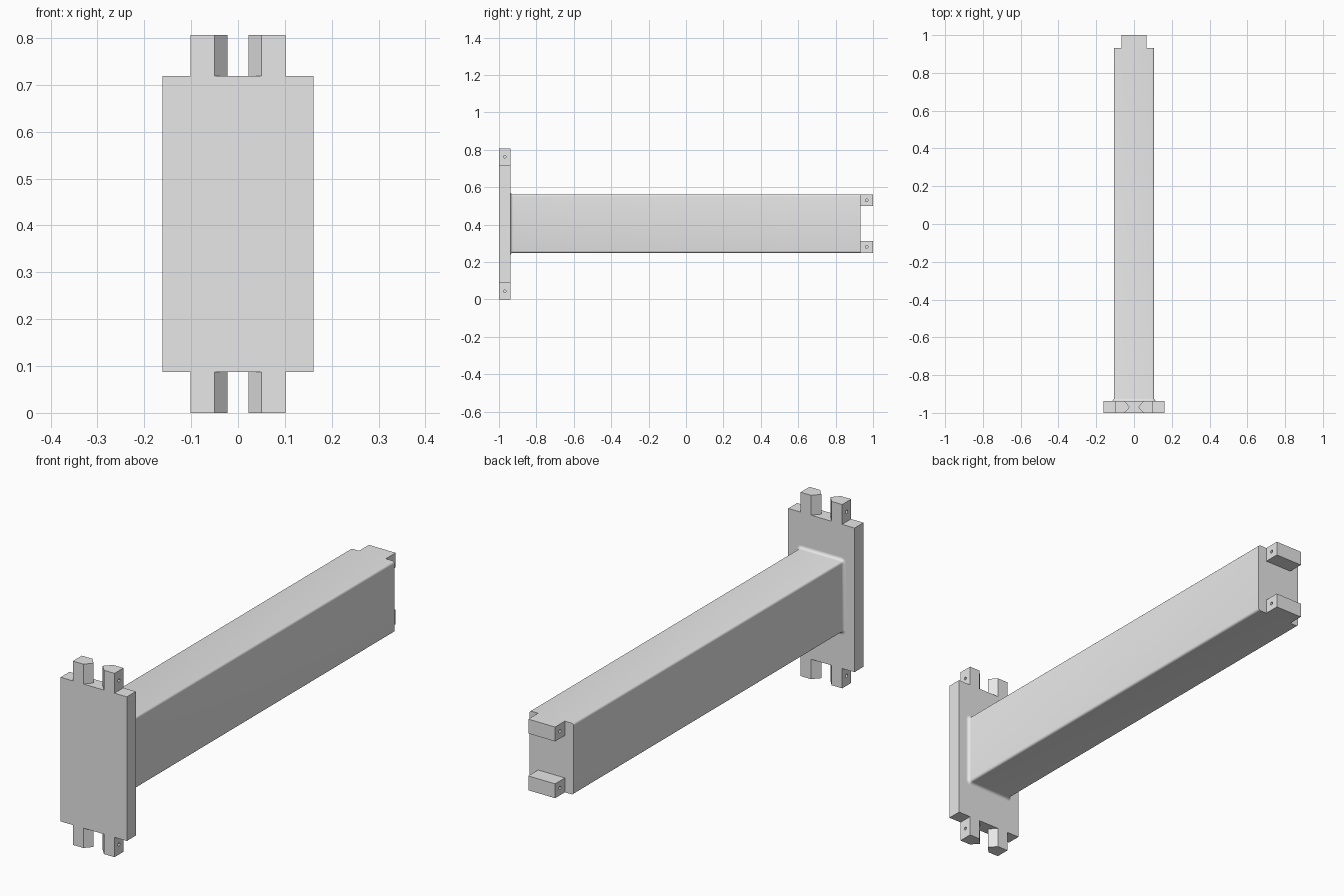
import bpy, bmesh, math
from mathutils import Matrix

cube = bpy.data.objects.get("Cube")
if cube:
    bpy.data.objects.remove(cube)

grey = bpy.data.materials.new("plain_grey")
grey.use_nodes = True
grey.diffuse_color = (0.8, 0.8, 0.8, 1)
grey.node_tree.nodes["Principled BSDF"].inputs["Base Color"].default_value = (0.8, 0.8, 0.8, 1)

HEIGHT = 0.806
MID = HEIGHT / 2
PEG = 0.087            # peg height
PLATE_BACK = -0.938
BEAM_END = 0.932
BEAM_TOP, BEAM_LOW = 0.561, 0.249


def finish(name, bm):
    bmesh.ops.recalc_face_normals(bm, faces=bm.faces)
    mesh = bpy.data.meshes.new(name)
    bm.to_mesh(mesh)
    bm.free()
    mesh.materials.append(grey)
    obj = bpy.data.objects.new(name, mesh)
    bpy.context.collection.objects.link(obj)
    return obj


def loft(name, rings):
    """Skin a list of matching closed rings and cap both ends."""
    bm = bmesh.new()
    loops = [[bm.verts.new(p) for p in ring] for ring in rings]
    n = len(loops[0])
    for a, b in zip(loops, loops[1:]):
        for i in range(n):
            j = (i + 1) % n
            bm.faces.new((a[i], a[j], b[j], b[i]))
    bm.faces.new(loops[0])
    bm.faces.new(loops[-1])
    return finish(name, bm)


def box(name, x, y, z):
    return loft(name, [[(x[0], y[0], h), (x[1], y[0], h), (x[1], y[1], h), (x[0], y[1], h)]
                       for h in z])


def drill(obj, x, y, z, depth=0.03, radius=0.007):
    """Cut a blind pin hole along x, centred on the face at x."""
    bm = bmesh.new()
    place = Matrix.Translation((x, y, z)) @ Matrix.Rotation(math.pi / 2, 4, 'Y')
    bmesh.ops.create_cone(bm, cap_ends=True, segments=16, radius1=radius,
                          radius2=radius, depth=2 * depth, matrix=place)
    cutter = finish("pin_hole_cutter", bm)
    cutter.hide_render = True
    mod = obj.modifiers.new("pin_hole", 'BOOLEAN')
    mod.object = cutter
    mod.operation = 'DIFFERENCE'
    mod.solver = 'EXACT'
    bpy.context.view_layer.objects.active = obj
    bpy.ops.object.modifier_apply(modifier=mod.name)
    bpy.data.objects.remove(cutter)


def rounded_section(y, grow, radius=0.01, steps=5):
    """Rounded rectangle across the beam, widened by grow."""
    r = radius + grow
    cx, cz = 0.107 - radius, (BEAM_TOP - BEAM_LOW) / 2 - radius
    mid = (BEAM_TOP + BEAM_LOW) / 2
    ring = []
    for k, (sx, sz) in enumerate([(1, 1), (-1, 1), (-1, -1), (1, -1)]):
        for i in range(steps + 1):
            a = math.pi / 2 * (k + i / steps)
            ring.append((sx * cx + r * math.cos(a), y, mid + sz * cz + r * math.sin(a)))
    return ring


# Long beam with a concave fillet where it meets the plate
F = 0.013
rings = [rounded_section(PLATE_BACK - 0.005, F)]
for i in range(6):
    a = math.pi / 2 * i / 5
    rings.append(rounded_section(PLATE_BACK + F * (1 - math.cos(a)), F * (1 - math.sin(a))))
rings.append(rounded_section(BEAM_END, 0))
beam = loft("beam", rings)

# Mounting plate
box("mounting_plate", (-0.161, 0.161), (-1, PLATE_BACK), (PEG, HEIGHT - PEG))

# Four pegs with a pointed inner side and an outer pin hole
for side, s in (("left", 1), ("right", -1)):
    for level, z in (("lower", (0, PEG)), ("upper", (HEIGHT - PEG, HEIGHT))):
        mid_y = (PLATE_BACK - 1) / 2
        profile = [(0.101, -1), (0.05, -1), (0.022, mid_y), (0.05, PLATE_BACK), (0.101, PLATE_BACK)]
        peg = loft(f"{level}_{side}_peg", [[(s * x, y, h) for x, y in profile] for h in z])
        drill(peg, s * 0.101, mid_y, (z[0] + z[1]) / 2)

# Two end lugs, flush with the beam's top and bottom
for level, z in (("lower", (BEAM_LOW, BEAM_LOW + 0.063)), ("upper", (BEAM_TOP - 0.063, BEAM_TOP))):
    lug = box(f"{level}_end_lug", (-0.065, 0.065), (BEAM_END, 1), z)
    for s in (1, -1):
        drill(lug, s * 0.065, (BEAM_END + 1) / 2, (z[0] + z[1]) / 2)

# Smooth the rounded beam edges
bpy.ops.object.select_all(action='DESELECT')
beam.select_set(True)
bpy.context.view_layer.objects.active = beam
bpy.ops.object.shade_smooth_by_angle(angle=math.radians(35))
